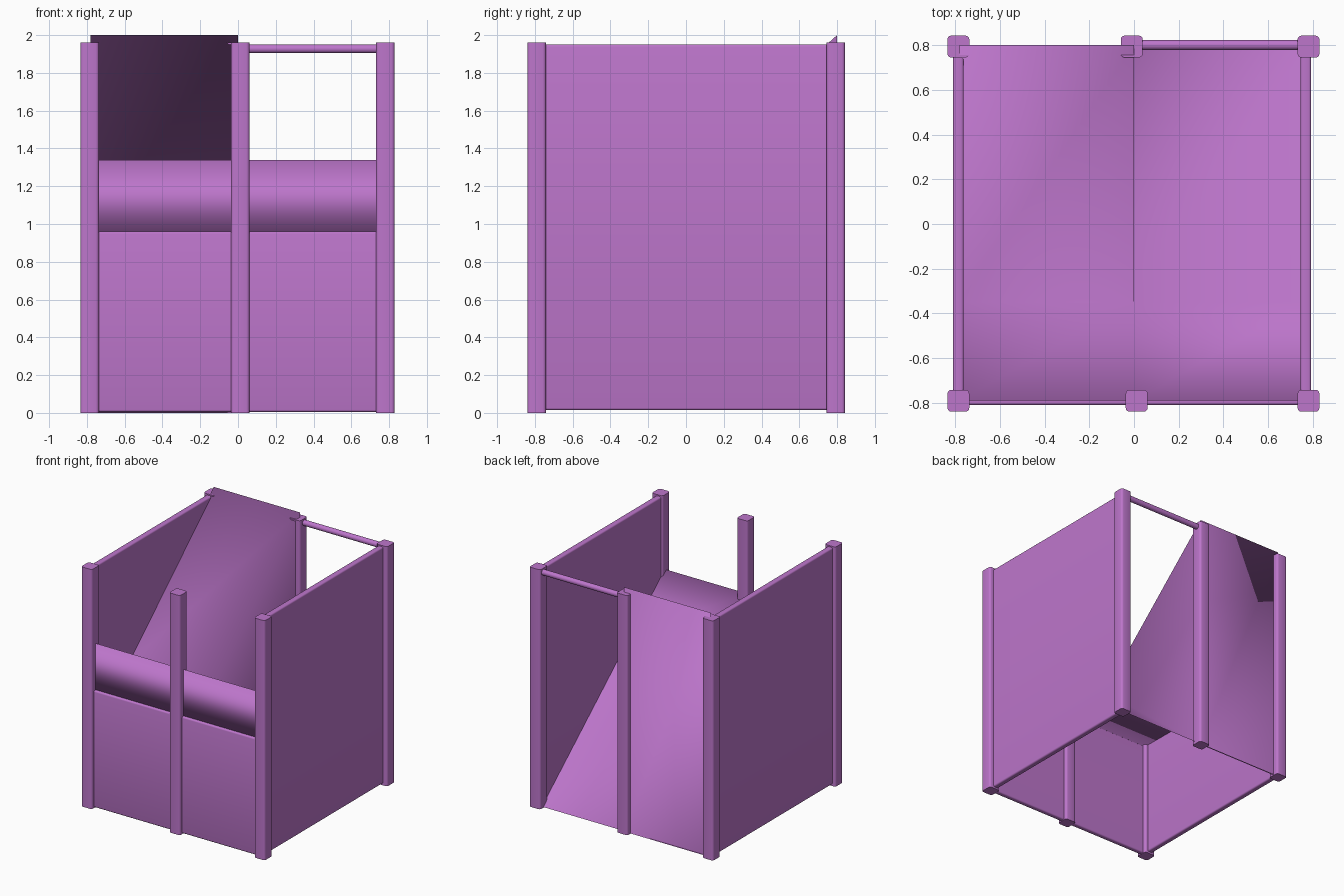
import bpy, bmesh, math

cube = bpy.data.objects.get("Cube")
if cube:
    bpy.data.objects.remove(cube, do_unlink=True)

# Single orchid plastic colour
ORCHID = (0.51, 0.18, 0.60, 1)
mat = bpy.data.materials.new("orchid plastic")
mat.use_nodes = True
mat.diffuse_color = ORCHID
mat.node_tree.nodes["Principled BSDF"].inputs["Base Color"].default_value = ORCHID


def finish(name, bm, angle=40):
    mesh = bpy.data.meshes.new(name)
    bm.to_mesh(mesh)
    bm.free()
    mesh.materials.append(mat)
    obj = bpy.data.objects.new(name, mesh)
    bpy.context.collection.objects.link(obj)
    bpy.ops.object.select_all(action='DESELECT')
    obj.select_set(True)
    bpy.context.view_layer.objects.active = obj
    bpy.ops.object.shade_smooth_by_angle(angle=math.radians(angle))


def box(name, low, high, bevel, axis):
    """Box whose edges along one axis are rounded."""
    bm = bmesh.new()
    bmesh.ops.create_cube(bm, size=1)
    for v in bm.verts:
        v.co = [lo + (c + 0.5) * (hi - lo) for c, lo, hi in zip(v.co, low, high)]
    edges = [e for e in bm.edges
             if abs((e.verts[0].co - e.verts[1].co).normalized()[axis]) > 0.9]
    bmesh.ops.bevel(bm, geom=edges, offset=bevel, segments=3,
                    profile=0.5, affect='EDGES')
    finish(name, bm)


# Upright posts
half = 0.049
posts = {
    "front_right_post": (-0.785, -0.79), "front_middle_post": (0.012, -0.79),
    "front_left_post": (0.78, -0.79), "back_right_post": (-0.785, 0.793),
    "back_middle_post": (-0.01, 0.793), "back_left_post": (0.78, 0.793),
}
for name, (x, y) in posts.items():
    box(name, (x - half, y - half, 0), (x + half, y + half, 1.96), 0.017, 2)

# Side walls and low front wall
for name, x in (("right_wall", -0.785), ("left_wall", 0.768)):
    box(name, (x - 0.024, -0.78, 0.015), (x + 0.024, 0.78, 1.95), 0.012, 1)
box("front_wall", (-0.78, -0.81, 0.005), (0.78, -0.768, 0.96), 0.012, 0)

# Top rail across the open half of the back
bm = bmesh.new()
bmesh.ops.create_cone(bm, cap_ends=True, segments=16, radius1=0.023,
                      radius2=0.023, depth=0.78)
for v in bm.verts:
    x, y, z = v.co
    v.co = (z + 0.385, y + 0.8, -x + 1.927)
finish("back_rail", bm)

# Softly shaded double ramp: steep half, low half and a raised front lip
bm = bmesh.new()
columns = (-0.78, 0, 0.77)


def row(y, z):
    return [bm.verts.new((x, y, z)) for x in columns]


def strip(a, b, halves):
    for i in halves:
        bm.faces.new((a[i], a[i + 1], b[i + 1], b[i]))


peak, valley, foot = row(0.8, 2.0), row(-0.35, 0.97), row(0.8, 0.005)
lip, lip_base = row(-0.79, 1.34), row(-0.79, 0.96)
under_valley, under_foot = row(-0.35, 0.955), row(0.8, 0)
RIGHT, LEFT = 0, 1
BOTH = (RIGHT, LEFT)
strip(valley, peak, [RIGHT])             # steep upper ramp
strip(peak, foot, [RIGHT])               # closed back
strip(valley, foot, [LEFT])              # low ramp
strip(lip, valley, BOTH)                 # rise to the lip
strip(lip_base, lip, BOTH)               # lip front
strip(under_valley, lip_base, BOTH)      # lip underside
strip(under_foot, under_valley, [RIGHT])  # ramp underside
bm.faces.new((peak[1], valley[1], foot[1]))  # inner side
bmesh.ops.delete(bm, geom=[v for v in bm.verts if not v.link_faces],
                 context='VERTS')
finish("double_ramp", bm, 180)
